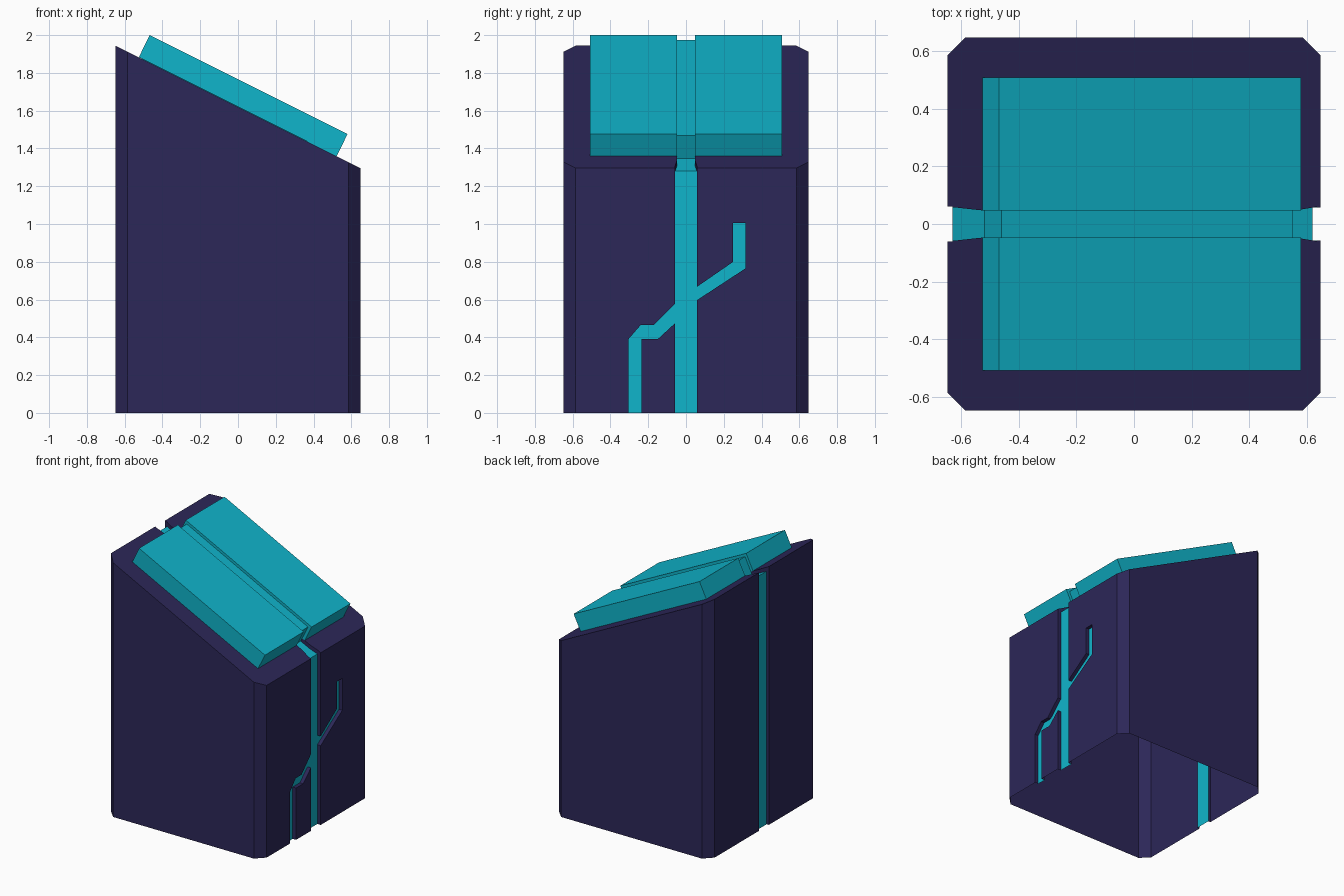
import bpy, bmesh
from mathutils import Vector

if "Cube" in bpy.data.objects:
    bpy.data.objects.remove(bpy.data.objects["Cube"])


def material(name, rgb):
    m = bpy.data.materials.new(name)
    m.diffuse_color = (*rgb, 1)
    m.use_nodes = True
    m.node_tree.nodes["Principled BSDF"].inputs["Base Color"].default_value = m.diffuse_color
    return m


dark = material("dark_violet", (0.025, 0.020, 0.098))
cyan = material("cyan", (0.005, 0.46, 0.60))


def top_z(x):
    return 1.62 - 0.5 * x


def loft(bm, rings):
    """Skin equal-length rings of points and cap both ends."""
    vs = [[bm.verts.new(p) for p in r] for r in rings]
    n = len(vs[0])
    for a, b in zip(vs, vs[1:]):
        for i in range(n):
            j = (i + 1) % n
            bm.faces.new((a[i], a[j], b[j], b[i]))
    bm.faces.new(vs[0])
    bm.faces.new(vs[-1])


def make(name, solids, mat=None):
    bm = bmesh.new()
    for rings in solids:
        loft(bm, rings)
    bmesh.ops.recalc_face_normals(bm, faces=bm.faces)
    me = bpy.data.meshes.new(name)
    bm.to_mesh(me)
    bm.free()
    ob = bpy.data.objects.new(name, me)
    bpy.context.collection.objects.link(ob)
    if mat:
        me.materials.append(mat)
    return ob


# Body: chamfered square column with a sloping top
R, C = 0.648, 0.585
plan = [(R, -C), (R, C), (C, R), (-C, R), (-R, C), (-R, -C), (-C, -R), (C, -R)]
body = make("body", [[[(x, y, 0) for x, y in plan],
                      [(x, y, top_z(x)) for x, y in plan]]], dark)


# Groove cutters
def slot(x0, x1, w):
    sq = [(x0, -w), (x1, -w), (x1, w), (x0, w)]
    return [[(x, y, z) for x, y in sq] for z in (-0.1, 2.5)]


def trace(pts):
    return [[(x, y, z) for y, z in pts] for x in (0.62, 0.8)]


D = 0.03
top_slot = [[(x, -w, top_z(x) - D), (x, w, top_z(x) - D), (x, w, 2.5), (x, -w, 2.5)]
            for x, w in ((-0.64, 0.0595), (-0.525, 0.047), (0.56, 0.047), (0.635, 0.0595))]
upper_trace = [(0.02, 0.572), (0.315, 0.765), (0.315, 1.005), (0.25, 1.005),
               (0.25, 0.80), (0.02, 0.641)]
lower_trace = [(-0.02, 0.615), (-0.17, 0.465), (-0.24, 0.465), (-0.305, 0.39),
               (-0.305, -0.1), (-0.235, -0.1), (-0.235, 0.39), (-0.15, 0.39),
               (-0.02, 0.51)]
cuts = [slot(0.62, 0.8, 0.058), slot(-0.8, -0.63, 0.06), top_slot,
        trace(upper_trace), trace(lower_trace)]

bpy.context.view_layer.objects.active = body
for rings in cuts:
    cutter = make("groove_cutter", [rings])
    cutter.hide_render = True
    mod = body.modifiers.new("groove", 'BOOLEAN')
    mod.operation = 'DIFFERENCE'
    mod.solver = 'EXACT'
    mod.object = cutter
    bpy.ops.object.modifier_apply(modifier=mod.name)
    bpy.data.objects.remove(cutter)

# Open underside, cyan groove floors
me = body.data
me.materials.clear()
me.materials.append(dark)
me.materials.append(cyan)
bm = bmesh.new()
bm.from_mesh(me)
bmesh.ops.delete(bm, geom=[f for f in bm.faces if f.calc_center_median().z < 0.01],
                 context='FACES')
slope = Vector((0.447, 0, 0.894))
for f in bm.faces:
    c = f.calc_center_median()
    side_floor = abs(f.normal.x) > 0.95 and abs(c.x) < R - 0.01
    top_floor = f.normal.dot(slope) > 0.95 and c.z < top_z(c.x) - 0.01
    f.material_index = 1 if side_floor or top_floor else 0
bm.to_mesh(me)
bm.free()

# Sloping panel: two slabs with a lower strip between them
slab = [(-0.525, 1.883), (-0.468, 2.0), (0.58, 1.476), (0.522, 1.359)]
strip = [(-0.518, 1.850), (-0.459, 1.973), (0.55, 1.468), (0.49, 1.346)]


def bar(profile, y0, y1):
    return [[(x, y, z) for x, z in profile] for y in (y0, y1)]


make("panel_slabs", [bar(slab, s * 0.047, s * 0.508) for s in (-1, 1)], cyan)
make("panel_center_strip", [bar(strip, -0.047, 0.047)], cyan)
